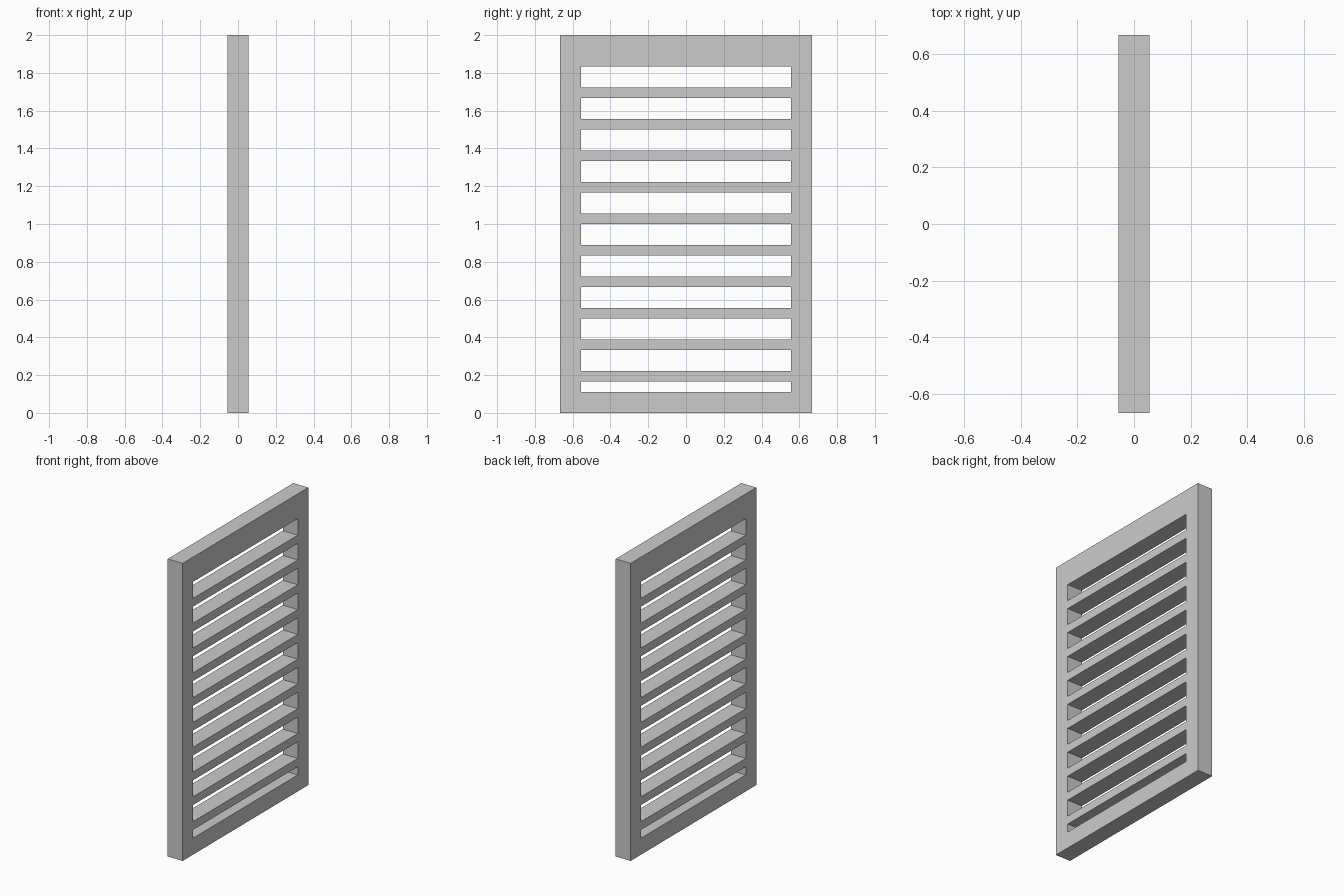
import bpy
import bmesh

if "Cube" in bpy.data.objects:
    bpy.data.objects.remove(bpy.data.objects["Cube"])

U = 1 / 18                  # base module: slat thickness
X = U                       # half depth
SLOTS = 11

# Grid lines: two stiles across, rails and slats up the height
ys = [-12 * U, -10 * U, 10 * U, 12 * U]
zs = [0, 2 * U, 3 * U]      # bottom rail, then the short first slot
for i in range(1, SLOTS):
    zs += [(3 * i + 1) * U, 3 * (i + 1) * U]   # slat top, slot top
zs.append(36 * U)           # top rail

bm = bmesh.new()
grid = [[bm.verts.new((-X, y, z)) for y in ys] for z in zs]

# Flat louvre face: stiles everywhere, middle cells only for rails and slats
for r in range(len(zs) - 1):
    for c in range(3):
        if c == 1 and r % 2 == 1:
            continue        # open slot
        bm.faces.new((grid[r][c], grid[r + 1][c],
                      grid[r + 1][c + 1], grid[r][c + 1]))

# Give the face its depth, keeping the back side closed
res = bmesh.ops.extrude_face_region(bm, geom=bm.faces[:], use_keep_orig=True)
moved = [g for g in res["geom"] if isinstance(g, bmesh.types.BMVert)]
bmesh.ops.translate(bm, verts=moved, vec=(2 * X, 0, 0))
bmesh.ops.recalc_face_normals(bm, faces=bm.faces[:])

mesh = bpy.data.meshes.new("louvre_panel")
bm.to_mesh(mesh)
bm.free()
panel = bpy.data.objects.new("louvre_panel", mesh)
bpy.context.collection.objects.link(panel)
